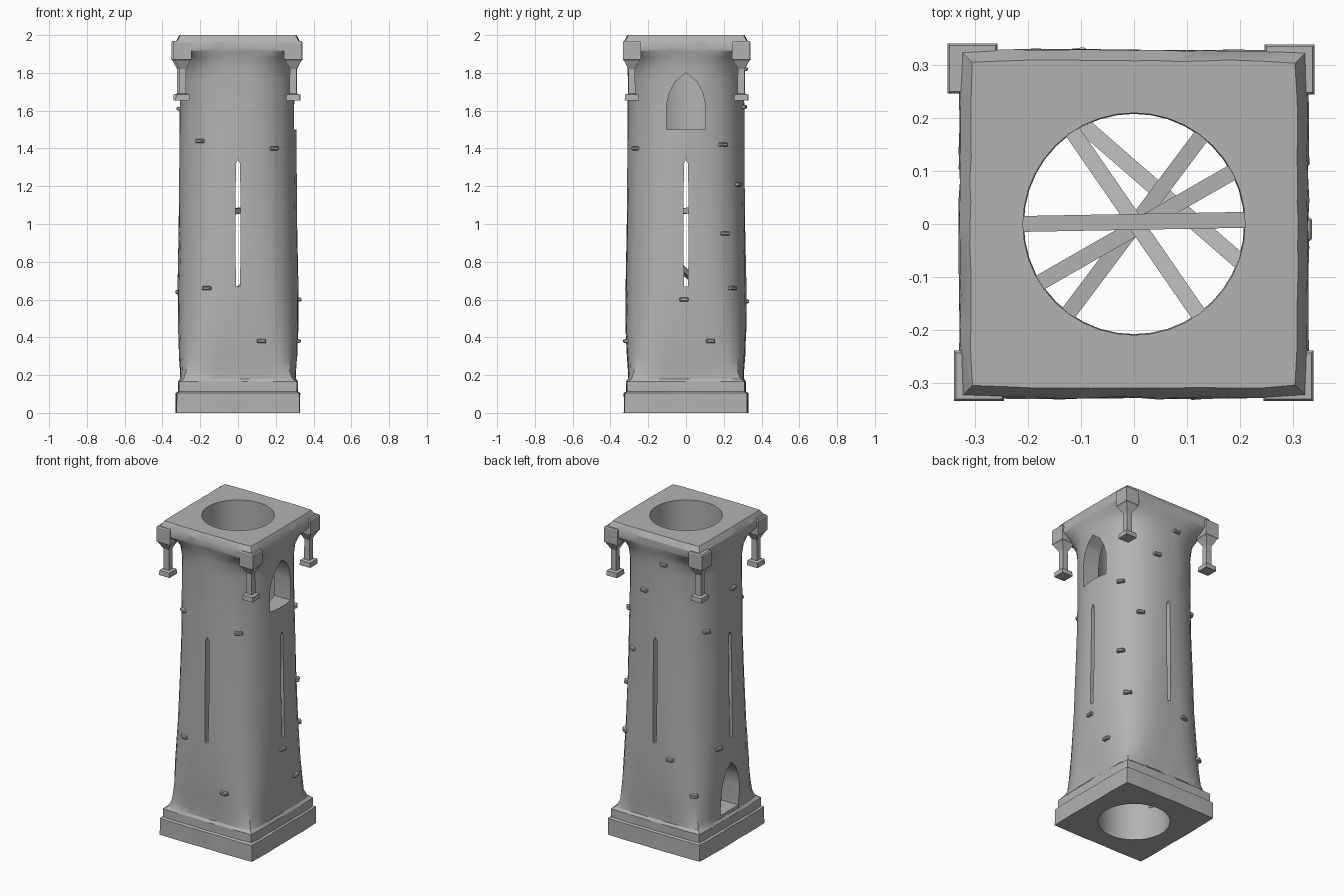
import bpy, bmesh, math, random
from mathutils import Vector, Matrix

random.seed(4)
if "Cube" in bpy.data.objects:
    bpy.data.objects.remove(bpy.data.objects["Cube"], do_unlink=True)

stone = bpy.data.materials.new("grey_stone")
stone.use_nodes = True
grey = (0.45, 0.45, 0.45, 1)
stone.diffuse_color = grey
stone.node_tree.nodes["Principled BSDF"].inputs["Base Color"].default_value = grey


def finish(bm, name):
    bmesh.ops.recalc_face_normals(bm, faces=bm.faces)
    mesh = bpy.data.meshes.new(name)
    bm.to_mesh(mesh)
    bm.free()
    mesh.materials.append(stone)
    obj = bpy.data.objects.new(name, mesh)
    bpy.context.collection.objects.link(obj)
    return obj


def loft(name, rings, sides, centre=(0, 0), rough=0.0):
    """Stack of squarish rings (height, half width, squareness)."""
    bm = bmesh.new()
    previous = None
    for z, half, n in rings:
        ring = []
        for i in range(sides):
            a = math.tau * i / sides + math.pi / 4
            c, s = math.cos(a), math.sin(a)
            r = half * (abs(c) ** n + abs(s) ** n) ** (-1 / n)
            r += random.uniform(-rough, rough)
            ring.append(bm.verts.new((centre[0] + r * c, centre[1] + r * s, z)))
        if previous:
            for i in range(sides):
                j = (i + 1) % sides
                bm.faces.new((previous[i], previous[j], ring[j], ring[i]))
        else:
            bm.faces.new(ring[::-1])
        previous = ring
    bm.faces.new(previous)
    return finish(bm, name)


def prism(name, outline, x0, x1, turn=0):
    """Extrude an outline of (sideways, height) points along x, then turn about z."""
    bm = bmesh.new()
    face = bm.faces.new([bm.verts.new((x0, y, z)) for y, z in outline])
    moved = bmesh.ops.extrude_face_region(bm, geom=[face])["geom"]
    bmesh.ops.translate(bm, vec=(x1 - x0, 0, 0),
                        verts=[v for v in moved if isinstance(v, bmesh.types.BMVert)])
    bmesh.ops.rotate(bm, verts=bm.verts, matrix=Matrix.Rotation(turn, 3, "Z"))
    return finish(bm, name)


def cut(target, cutter):
    cutter.hide_render = True
    mod = target.modifiers.new("cut", "BOOLEAN")
    mod.operation = "DIFFERENCE"
    mod.solver = "EXACT"
    mod.object = cutter
    bpy.context.view_layer.objects.active = target
    bpy.ops.object.modifier_apply(modifier=mod.name)
    bpy.data.objects.remove(cutter, do_unlink=True)


def arch(width, base, height):
    side = [(1, 0), (1, 0.45), (0.86, 0.66), (0.55, 0.85)]
    pts = side + [(0, 1)] + [(-y, z) for y, z in reversed(side)]
    return [(y * width, base + z * height) for y, z in pts]


# Tower wall: square plinth, rounded shaft, square flared cap
profile = [(0, .328, 60), (.105, .328, 60), (.112, .317, 40), (.165, .316, 40),
           (.18, .306, 12), (.22, .306, 6.2), (.3, .312, 4.4), (.45, .319, 3.3),
           (.7, .318, 2.75), (1, .313, 2.6), (1.25, .311, 2.42), (1.5, .309, 2.36),
           (1.75, .308, 2.4), (1.83, .310, 2.6), (1.88, .316, 3.6), (1.915, .328, 12),
           (1.925, .33, 60), (1.965, .328, 60), (2, .309, 60)]
wall = loft("tower_wall", profile, 48, rough=0.002)

# Central shaft, arrow slits, upper window and lower doorway
bore = loft("bore_cutter", [(-.1, .208, 2), (2.1, .21, 2)], 40)
cut(wall, bore)
slit = [(-.011, .67), (.011, .67), (.014, 1.0), (.011, 1.32), (0, 1.34), (-.011, 1.32),
        (-.014, 1.0)]
for turn in (0, math.pi / 2):
    cut(wall, prism("slit_cutter", slit, -.5, .5, turn))
cut(wall, prism("window_cutter", arch(.102, 1.5, .3), .1, .5))
cut(wall, prism("door_cutter", arch(.09, .2, .31), .1, .5, math.pi))
bpy.ops.object.select_all(action="DESELECT")
wall.select_set(True)
bpy.context.view_layer.objects.active = wall
bpy.ops.object.shade_smooth_by_angle(angle=math.radians(25))

# Corner pendants: block, taper, stem and foot
pendant = [(1.655, .038), (1.685, .036), (1.69, .019), (1.82, .018),
           (1.865, .042), (1.87, .048), (1.962, .048), (1.968, .044)]
corners = {"front_left": (.292, -.287), "front_right": (-.293, -.287),
           "back_left": (.294, .292), "back_right": (-.305, .294)}
for corner, centre in corners.items():
    loft(f"{corner}_pendant", [(z, h, 60) for z, h in pendant], 4, centre)

# Timbers crossing the shaft at different heights and slopes
beams = [((-.215, 0, 1.83), (.215, .008, 1.83)),
         ((-.12, .18, 1.39), (.125, -.175, 1.5)),
         ((-.185, -.115, 1.4), (.19, .1, 1.4)),
         ((-.125, -.17, 1.05), (.13, .17, 1.09)),
         ((-.1, .19, .57), (.205, -.075, .81))]
for number, ends in enumerate(beams, 1):
    a, b = map(Vector, ends)
    along = b - a
    pitch = math.atan2(along.z, along.xy.length)
    bm = bmesh.new()
    bmesh.ops.create_cube(bm, size=1)
    bmesh.ops.scale(bm, verts=bm.verts, vec=(along.length + .02, .03, .03))
    bmesh.ops.rotate(bm, verts=bm.verts, matrix=Matrix.Rotation(-pitch, 3, "Y"))
    bmesh.ops.rotate(bm, verts=bm.verts,
                     matrix=Matrix.Rotation(math.atan2(along.y, along.x), 3, "Z"))
    bmesh.ops.translate(bm, verts=bm.verts, vec=(a + b) / 2)
    finish(bm, f"cross_beam_{number}")


def wall_shape(z):
    for (z0, h0, n0), (z1, h1, n1) in zip(profile, profile[1:]):
        if z0 <= z <= z1:
            t = (z - z0) / (z1 - z0)
            return h0 + (h1 - h0) * t, n0 + (n1 - n0) * t


# Protruding stones: turn of each face, then (sideways, height) seen from outside
stones = {
    "front": (0, [(-.2, 1.44), (.19, 1.4), (-.165, .66), (.125, .38)]),
    "left": (90, [(.195, 1.42), (.275, 1.21), (.205, .95), (.245, .66),
                  (-.01, .6), (.13, .38)]),
    "back": (180, [(.06, 1.82), (-.08, 1.62), (.11, .59)]),
    "right": (270, [(-.18, 1.4), (-.12, .64), (-.275, .38), (.03, 1.61)]),
}
for face, (turn, spots) in stones.items():
    bm = bmesh.new()
    for t, z in spots:
        half, n = wall_shape(z)
        depth = half * (1 - (abs(t) / half) ** n) ** (1 / n)
        lean = math.atan2(math.copysign(abs(t) ** (n - 1), t), depth ** (n - 1))
        verts = bmesh.ops.create_cube(bm, size=1)["verts"]
        bmesh.ops.scale(bm, verts=verts, vec=(.054, .036, .024))
        for v in verts:
            if v.co.y < 0:
                v.co.x *= .8
                v.co.z *= .75
        spin = Matrix.Rotation(lean, 4, "Z")
        place = Matrix.Translation((t, -depth, z)) @ spin
        bmesh.ops.transform(bm, matrix=place, verts=verts)
    bmesh.ops.rotate(bm, verts=bm.verts, matrix=Matrix.Rotation(math.radians(turn), 3, "Z"))
    bmesh.ops.bevel(bm, geom=bm.edges[:], offset=.004, segments=1, affect="EDGES")
    finish(bm, f"{face}_wall_stones")
